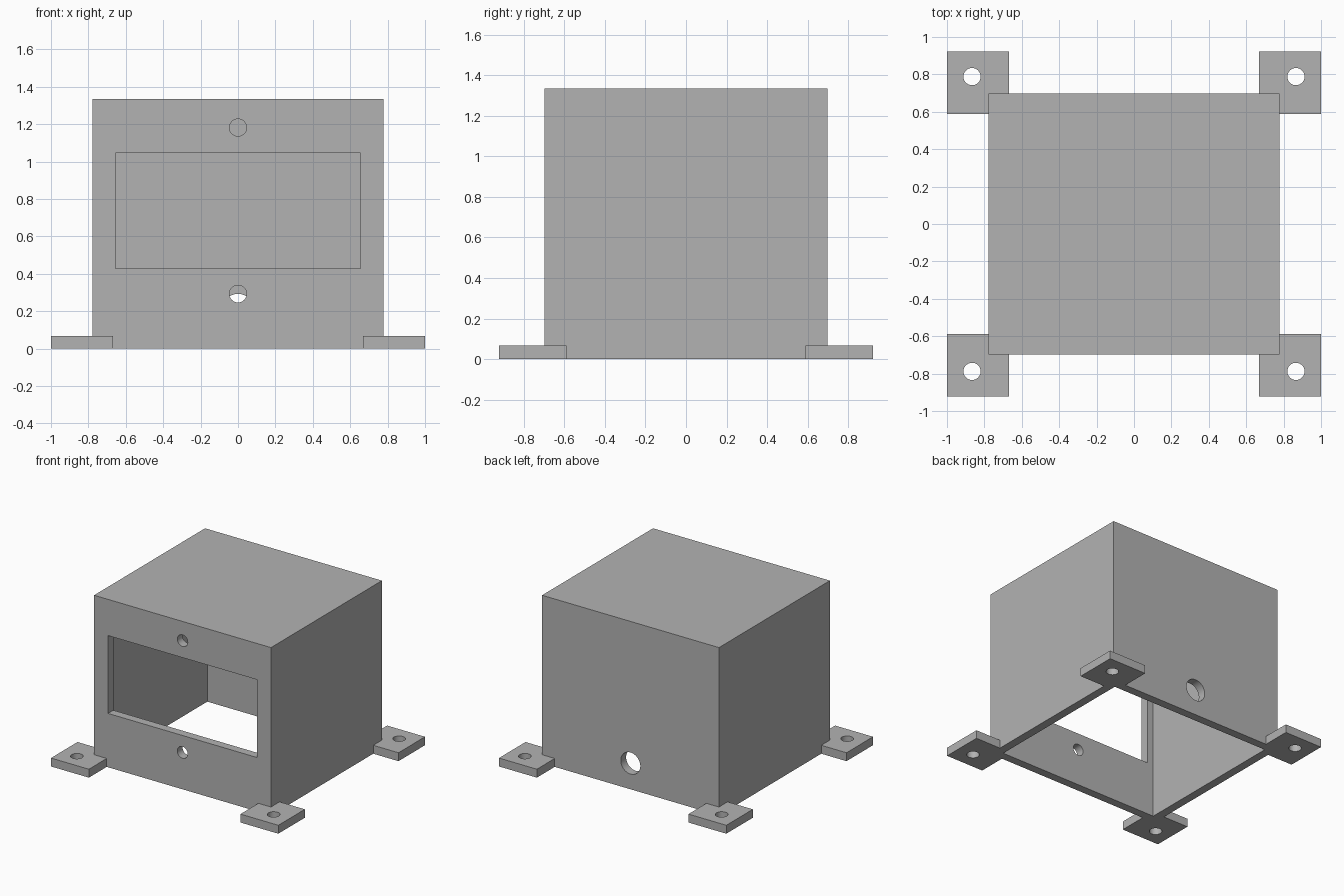
import bpy
import bmesh
from mathutils import Matrix, Vector

old = bpy.data.objects.get("Cube")
if old:
    bpy.data.objects.remove(old, do_unlink=True)

# Main dimensions
HX, HY, H = 0.778, 0.697, 1.335     # outer half width, half depth, height
WALL = 0.067
TAB = 0.333                          # mounting tab side
TAB_X, TAB_Y = 0.8335, 0.755         # mounting tab centres
HOLE_X, HOLE_Y, HOLE_R = 0.866, 0.788, 0.046

grey = bpy.data.materials.new("plain grey")
grey.use_nodes = True
grey.diffuse_color = (0.45, 0.45, 0.45, 1)
grey.node_tree.nodes["Principled BSDF"].inputs["Base Color"].default_value = grey.diffuse_color


def make(name, bm):
    mesh = bpy.data.meshes.new(name)
    bm.to_mesh(mesh)
    bm.free()
    mesh.materials.append(grey)
    obj = bpy.data.objects.new(name, mesh)
    bpy.context.collection.objects.link(obj)
    return obj


def box(name, low, high):
    low, high = Vector(low), Vector(high)
    bm = bmesh.new()
    bmesh.ops.create_cube(bm, size=1, matrix=Matrix.Translation((low + high) / 2)
                          @ Matrix.Diagonal((*(high - low), 1)))
    return make(name, bm)


def rod(name, centre, radius, length, axis="Z"):
    turn = Matrix.Rotation(1.570796, 4, "X") if axis == "Y" else Matrix()
    bm = bmesh.new()
    bmesh.ops.create_cone(bm, cap_ends=True, segments=48, radius1=radius, radius2=radius,
                          depth=length, matrix=Matrix.Translation(centre) @ turn)
    return make(name, bm)


def cut(target, cutters):
    """Subtract each cutter from the target, then discard the cutters."""
    for cutter in cutters:
        cutter.hide_render = True
        mod = target.modifiers.new("cut", "BOOLEAN")
        mod.operation, mod.solver, mod.object = "DIFFERENCE", "EXACT", cutter
    bpy.context.view_layer.update()
    result = target.evaluated_get(bpy.context.evaluated_depsgraph_get())
    mesh = bpy.data.meshes.new_from_object(result)
    target.modifiers.clear()
    target.data = mesh
    mesh.name = target.name
    for cutter in cutters:
        bpy.data.objects.remove(cutter, do_unlink=True)
    # Smooth only the round hole walls
    bpy.ops.object.select_all(action="DESELECT")
    bpy.context.view_layer.objects.active = target
    target.select_set(True)
    bpy.ops.object.shade_smooth_by_angle()


# Hollow housing, open underneath, with window, front holes and cable hole
housing = box("housing", (-HX, -HY, 0), (HX, HY, H))
cut(housing, [
    box("cavity", (WALL - HX, WALL - HY, -0.2), (HX - WALL, HY - WALL, H - WALL)),
    box("window", (-0.655, -HY - 0.1, 0.428), (0.655, -HY + 0.15, 1.047)),
    rod("upper_front_hole", (0, -HY, 1.182), HOLE_R, 0.3, "Y"),
    rod("lower_front_hole", (0, -HY, 0.293), HOLE_R, 0.3, "Y"),
    rod("cable_hole", (0, HY, 0.207), 0.086, 0.3, "Y"),
])

# Drilled mounting tabs wrapping the four corners
for sy, end in ((-1, "front"), (1, "back")):
    for sx, side in ((-1, "right"), (1, "left")):
        x, y, half = sx * TAB_X, sy * TAB_Y, TAB / 2
        tab = box(f"{end}_{side}_mounting_tab", (x - half, y - half, 0), (x + half, y + half, 0.067))
        cut(tab, [
            box("housing_space", (-HX, -HY, -0.5), (HX, HY, 0.5)),
            rod("screw_hole", (sx * HOLE_X, sy * HOLE_Y, 0), HOLE_R, 0.4),
        ])
